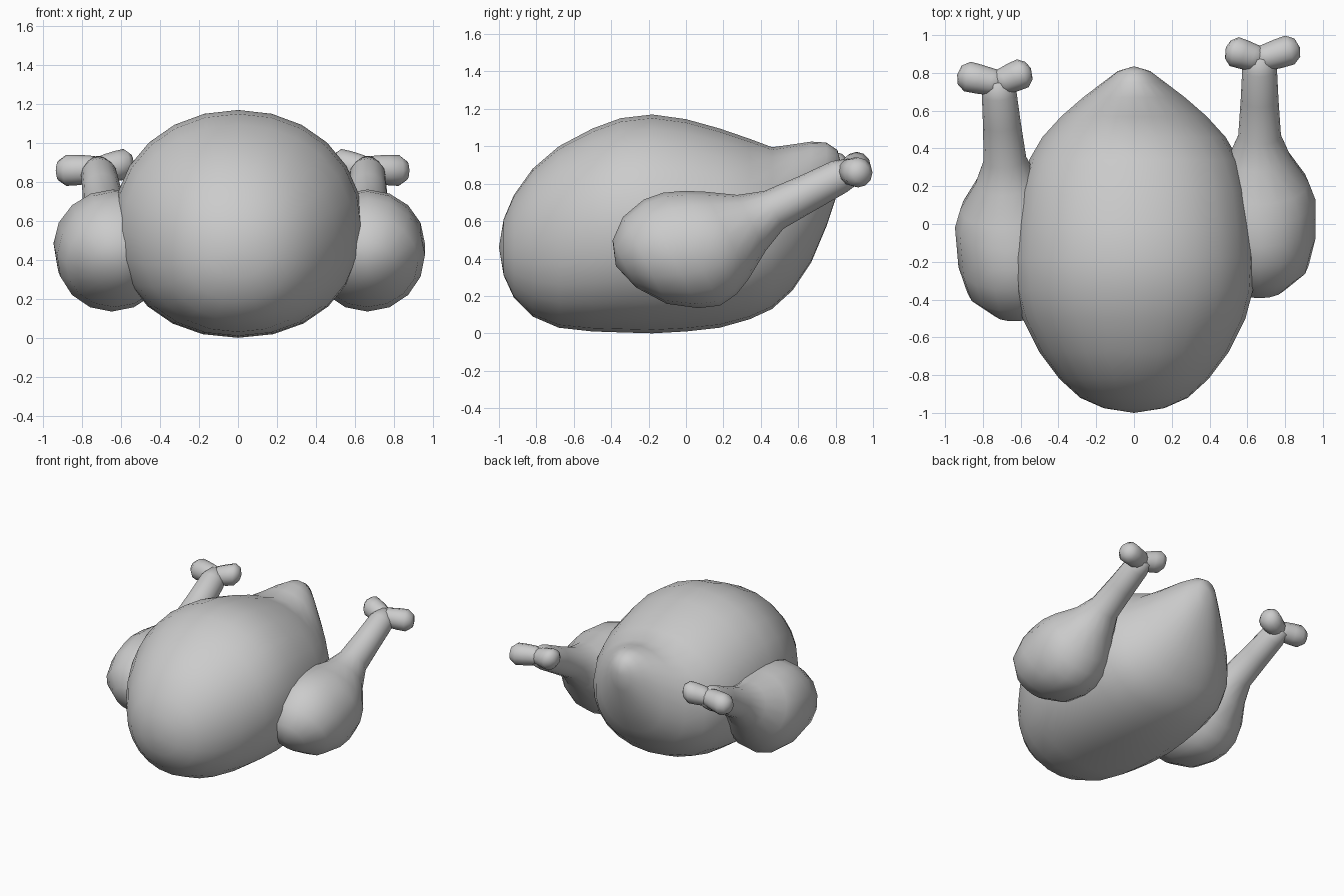
import bpy, bmesh, math
from mathutils import Vector, Matrix

if "Cube" in bpy.data.objects:
    bpy.data.objects.remove(bpy.data.objects["Cube"])


def loft(name, rings, start, end):
    """Skin a list of point rings and close it with a pole at each end."""
    bm = bmesh.new()
    loops = [[bm.verts.new(p) for p in ring] for ring in rings]
    n = len(loops[0])
    for a, b in zip(loops, loops[1:]):
        for i in range(n):
            j = (i + 1) % n
            bm.faces.new((a[i], a[j], b[j], b[i]))
    for loop, pole in ((loops[0], start), (loops[-1], end)):
        tip = bm.verts.new(pole)
        for i in range(n):
            bm.faces.new((loop[i], loop[(i + 1) % n], tip))
    bmesh.ops.recalc_face_normals(bm, faces=bm.faces)
    for f in bm.faces:
        f.smooth = True
    mesh = bpy.data.meshes.new(name)
    bm.to_mesh(mesh)
    bm.free()
    obj = bpy.data.objects.new(name, mesh)
    bpy.context.collection.objects.link(obj)
    return obj


def oval(center, u, v, n, taper=0.0, low=1.0, high=1.0):
    """Ring of points; taper narrows the top, low and high below 1 square off each half."""
    pts = []
    for i in range(n):
        a = 2 * math.pi * i / n
        c, s = math.cos(a), math.sin(a)
        k = low if s < 0 else high
        c2 = math.copysign(abs(c) ** k, c)
        s2 = math.copysign(abs(s) ** k, s)
        pts.append(center + u * c2 * (1 - taper * s) + v * s2)
    return pts


def vec(p, x):
    return Vector((x, p[0], p[1]))


# Body: y, bottom z, top z, half width, upper taper
stations = [
    (-0.975, 0.31, 0.61, 0.16, 0), (-0.92, 0.19, 0.74, 0.285, 0),
    (-0.82, 0.09, 0.88, 0.395, 0), (-0.68, 0.03, 1.0, 0.5, 0),
    (-0.5, 0.01, 1.095, 0.59, 0), (-0.35, 0.005, 1.15, 0.63, 0),
    (-0.18, 0, 1.17, 0.64, 0), (0, 0.01, 1.145, 0.625, 0),
    (0.18, 0.03, 1.095, 0.6, 0), (0.34, 0.075, 1.04, 0.555, 0.03),
    (0.46, 0.13, 0.995, 0.485, 0.06), (0.57, 0.23, 1.01, 0.385, 0.12),
    (0.67, 0.38, 1.025, 0.27, 0.12), (0.75, 0.57, 1.02, 0.165, 0.1),
    (0.81, 0.75, 0.98, 0.085, 0),
]
body = [oval(Vector((0, y, (lo + hi) / 2)), Vector((w, 0, 0)),
             Vector((0, 0, (hi - lo) / 2)), 24, t, 0.93, 0.97) for y, lo, hi, w, t in stations]
loft("body", body, (0, -1, 0.46), (0, 0.835, 0.88))

# Drumstick: y, z, radius along a slanted axis
X = 0.665
stick = [
    (-0.33, 0.37, 0.14), (-0.22, 0.39, 0.26), (-0.08, 0.425, 0.325),
    (0.03, 0.45, 0.338), (0.13, 0.485, 0.31), (0.22, 0.525, 0.26),
    (0.35, 0.59, 0.168), (0.47, 0.66, 0.113), (0.66, 0.755, 0.1),
    (0.82, 0.838, 0.092), (0.9, 0.872, 0.07),
]
side, across = Vector((1, 0, 0)), Vector((0, -0.45, 0.893))


def knob(name, sign, tip_z, reach):
    """Bone end that swells away from the shank."""
    rings = []
    for d, r in ((-0.03, 0.06), (0.04, 0.072), (0.1, 0.078), (0.16, 0.08), (0.2, 0.05)):
        e = d * reach
        c = Vector((X + sign * e, 0.87 + 0.32 * max(e, 0), 0.865 + (tip_z - 0.865) * d / 0.16))
        rings.append(oval(c, Vector((-sign * 0.32, 1, 0)).normalized() * r,
                          Vector((0, 0, r)), 12))
    first = Vector((X - sign * 0.04, 0.87, 0.865))
    last = Vector((X + sign * 0.213 * reach, 0.935, tip_z))
    return loft(name, rings, first, last)


def leg(prefix):
    rings = [oval(vec(p, X), side * min(p[2], 0.295), across * p[2], 16) for p in stick]
    return [loft(prefix + "_drumstick", rings, (X, -0.375, 0.36), (X, 0.925, 0.88)),
            knob(prefix + "_outer_bone_end", 1, 0.86, 1.0),
            knob(prefix + "_inner_bone_end", -1, 0.89, 0.84)]


leg("right")

# Left leg: mirrored, splayed outward and set slightly forward
place = (Matrix.Translation((0.02, -0.065, 0))
         @ Matrix.Rotation(math.radians(5), 4, 'Z') @ Matrix.Scale(-1, 4, (1, 0, 0)))
for part in leg("left"):
    part.data.transform(place)
    part.data.flip_normals()
